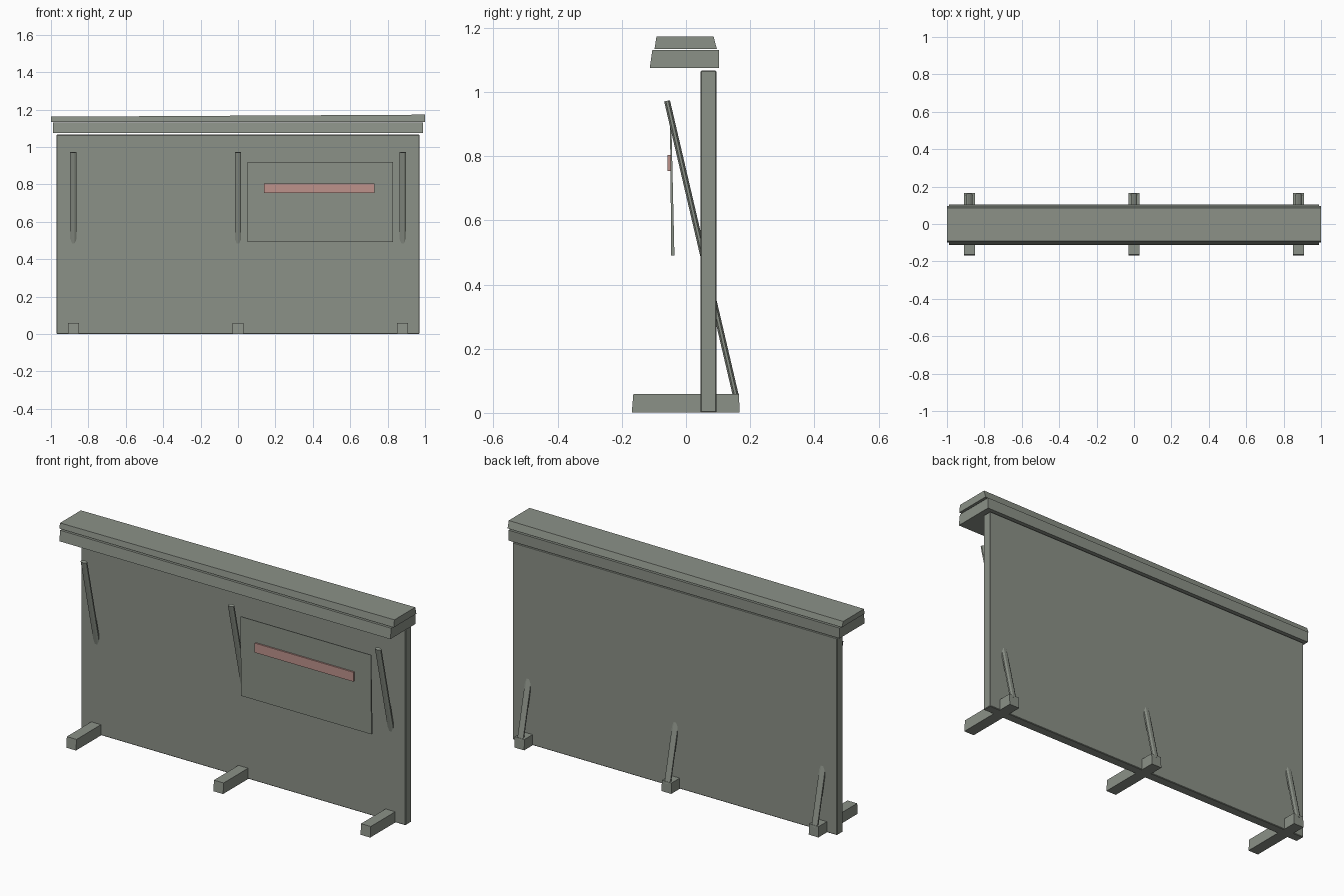
import bpy
import bmesh
from math import pi
from mathutils import Vector, Matrix

if "Cube" in bpy.data.objects:
    bpy.data.objects.remove(bpy.data.objects["Cube"], do_unlink=True)


def make_material(name, rgb):
    mat = bpy.data.materials.new(name)
    mat.use_nodes = True
    mat.diffuse_color = (*rgb, 1)
    mat.node_tree.nodes["Principled BSDF"].inputs["Base Color"].default_value = (*rgb, 1)
    return mat


grey = make_material("weathered_grey", (0.26, 0.285, 0.245))
red = make_material("faded_red", (0.51, 0.29, 0.26))


def add_object(name, bm, mat):
    bmesh.ops.recalc_face_normals(bm, faces=bm.faces)
    mesh = bpy.data.meshes.new(name)
    bm.to_mesh(mesh)
    bm.free()
    mesh.materials.append(mat)
    obj = bpy.data.objects.new(name, mesh)
    bpy.context.collection.objects.link(obj)
    return obj


def block(name, x, y_low, y_high, z, mat=grey, lean=0.0, bevel=0.0):
    """Box whose depth may differ at the bottom and top; lean lifts the top's +x end."""
    bm = bmesh.new()
    bmesh.ops.create_cube(bm, size=2)
    for v in bm.verts:
        right, back, top = (c > 0 for c in v.co)
        v.co = (x[right], (y_high if top else y_low)[back],
                z[top] + (lean if right and top else 0))
    if bevel:
        bmesh.ops.bevel(bm, geom=bm.edges[:], offset=bevel, segments=1, affect='EDGES')
    return add_object(name, bm, mat)


def strut(name, x, start, end, width, depth):
    """Flattened eight-sided pole leaning through the board."""
    a, b = Vector((x, *start)), Vector((x, *end))
    axis = b - a
    bm = bmesh.new()
    bmesh.ops.create_cone(bm, cap_ends=True, segments=8, radius1=0.5, radius2=0.5,
                          depth=axis.length, matrix=Matrix.Rotation(pi / 8, 4, 'Z'))
    bmesh.ops.scale(bm, vec=(width, depth, 1), verts=bm.verts)
    turn = Vector((0, 0, 1)).rotation_difference(axis.normalized()).to_matrix().to_4x4()
    bmesh.ops.transform(bm, matrix=Matrix.Translation((a + b) / 2) @ turn, verts=bm.verts)
    return add_object(name, bm, grey)


# Main board
board_y = (0.045, 0.095)
block("board", (-0.97, 0.97), board_y, board_y, (0.005, 1.07), bevel=0.003)

# Roof made of two stacked slabs
block("roof_lower_slab", (-0.99, 0.99), (-0.113, 0.103), (-0.105, 0.103), (1.078, 1.134))
block("roof_upper_slab", (-1.0, 1.0), (-0.098, 0.096), (-0.092, 0.086), (1.138, 1.166), lean=0.011)

# Feet and diagonal struts
for side, x in (("right", -0.88), ("middle", 0), ("left", 0.88)):
    block(side + "_foot", (x - 0.029, x + 0.029), (-0.169, 0.167), (-0.164, 0.165), (0.005, 0.063))
    strut(side + "_strut", x, (0.157, 0.05), (-0.059, 0.976), 0.037, 0.02)

# Notice sheet with a coloured stripe
block("notice_sheet", (0.05, 0.83), (-0.046, -0.036), (-0.05, -0.046), (0.495, 0.925))
stripe_y = (-0.057, -0.046)
block("notice_stripe", (0.14, 0.73), stripe_y, stripe_y, (0.757, 0.808), red)

# Rest the whole model on the ground
for obj in bpy.context.collection.objects:
    if obj.type == 'MESH' and obj.data.materials and obj.data.materials[0] in (grey, red):
        obj.data.transform(Matrix.Translation((0, 0, -0.004)))
